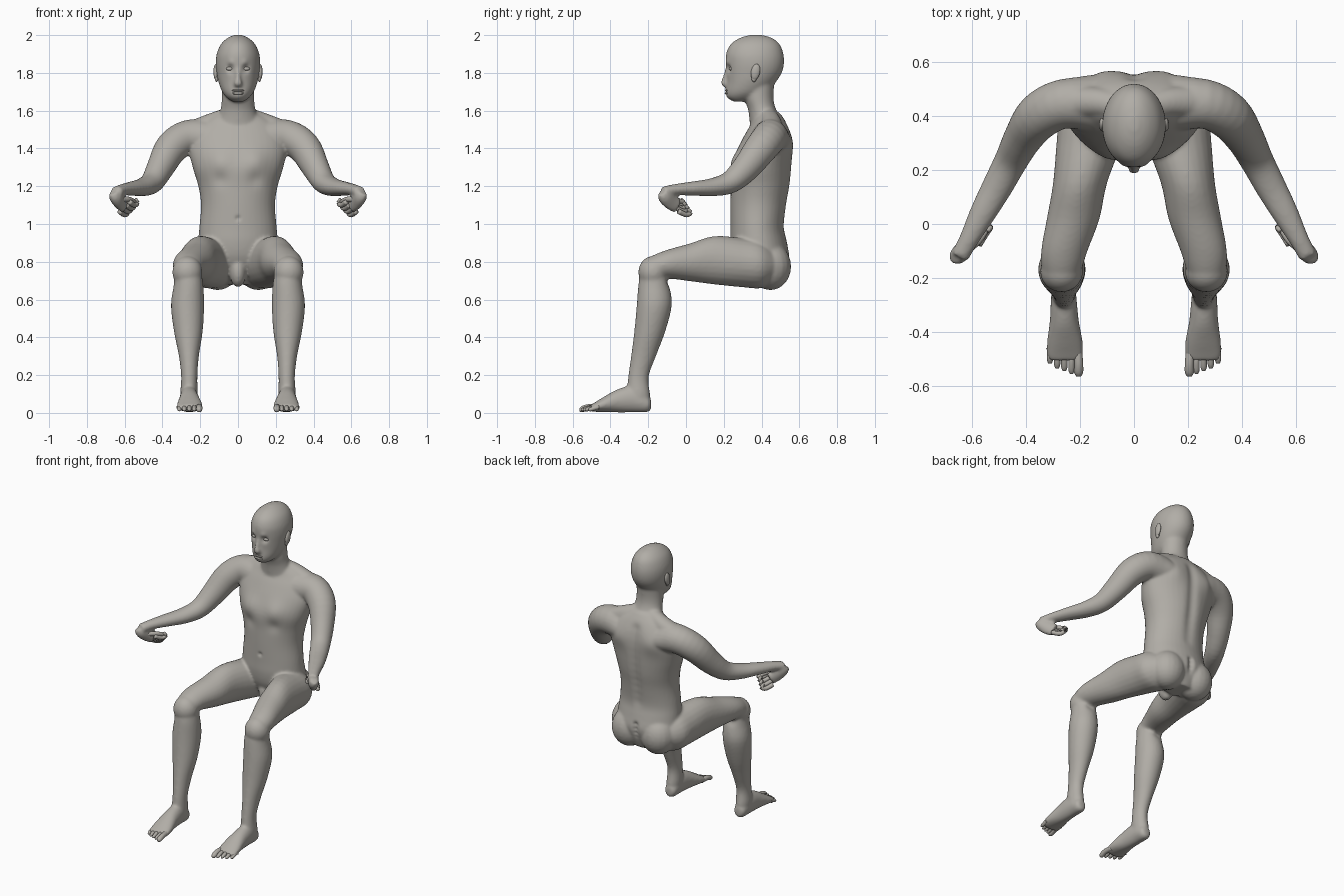
import bpy, bmesh, math
from mathutils import Vector, Matrix

if "Cube" in bpy.data.objects:
    bpy.data.objects.remove(bpy.data.objects["Cube"], do_unlink=True)

X, Y, Z = Vector((1, 0, 0)), Vector((0, 1, 0)), Vector((0, 0, 1))

skin = bpy.data.materials.new("warm grey skin")
skin.use_nodes = True
SKIN_COLOUR = (0.44, 0.42, 0.385, 1)
skin.diffuse_color = SKIN_COLOUR
skin.node_tree.nodes["Principled BSDF"].inputs["Base Color"].default_value = SKIN_COLOUR


def refine(rows, steps=4):
    """Smoothly interpolate between the given sections."""
    rows = [Vector(r) for r in rows]
    padded = [rows[0]] + rows + [rows[-1]]
    result = []
    for a, b, c, d in zip(padded, padded[1:], padded[2:], padded[3:]):
        for i in range(steps):
            t = i / steps
            result.append(b + (c - a) * t / 2 + (a * 2 - b * 5 + c * 4 - d) * t * t / 2
                          + (b * 3 - a - c * 3 + d) * t ** 3 / 2)
    return result + [rows[-1]]


def loft(bm, rows, side=1, axis=None, ref=Z, segments=24):
    """Skin oval sections (x, y, z, half width, half depth) along a path."""
    rows = refine(rows)
    centres = [Vector((r[0] * side, r[1], r[2])) for r in rows]
    rings = []
    for i, row in enumerate(rows):
        ahead, behind = centres[min(i + 1, len(rows) - 1)], centres[max(i - 1, 0)]
        along = (axis or ahead - behind).normalized()
        across = ref.cross(along).normalized()
        up = along.cross(across)
        ring = []
        for k in range(segments):
            angle = math.tau * k / segments
            ring.append(bm.verts.new(centres[i] + across * row[3] * math.cos(angle)
                                     + up * row[4] * math.sin(angle)))
        rings.append(ring)
    faces = [bm.faces.new(rings[0]), bm.faces.new(rings[-1])]
    for low, high in zip(rings, rings[1:]):
        for k in range(segments):
            n = (k + 1) % segments
            faces.append(bm.faces.new((low[k], low[n], high[n], high[k])))
    bmesh.ops.recalc_face_normals(bm, faces=faces)


def blob(bm, centre, size, side=1, tilt=0):
    """Stretched ball."""
    place = Matrix.Translation((centre[0] * side, centre[1], centre[2]))
    place = place @ Matrix.Rotation(tilt, 4, 'X') @ Matrix.Diagonal((*size, 1))
    bmesh.ops.create_uvsphere(bm, u_segments=20, v_segments=14, radius=1, matrix=place)


def finish(bm, name):
    mesh = bpy.data.meshes.new(name)
    bm.to_mesh(mesh)
    bm.free()
    mesh.materials.append(skin)
    mesh.shade_smooth()
    obj = bpy.data.objects.new(name, mesh)
    bpy.context.collection.objects.link(obj)
    return obj


body = bmesh.new()

# Torso
loft(body, [(0, y, z, w, d) for z, y, w, d in (
    (.68, .43, .09, .07), (.75, .41, .18, .12), (.82, .4, .212, .15), (.9, .385, .212, .15),
    (.98, .378, .205, .143), (1.1, .385, .196, .15), (1.2, .395, .21, .158),
    (1.3, .4, .24, .162), (1.4, .42, .26, .145), (1.48, .435, .24, .12),
    (1.54, .44, .19, .09), (1.59, .43, .1, .065))], axis=Z, ref=Y, segments=40)

# Neck and head
loft(body, [(0, .44, 1.5, .13, .1), (0, .405, 1.6, .094, .075), (0, .385, 1.67, .086, .078),
            (0, .385, 1.76, .085, .085)], axis=Z, ref=Y)
loft(body, [(0, y, z, w, d) for z, y, w, d in (
    (1.648, .285, .03, .035), (1.67, .3, .06, .083), (1.7, .322, .084, .112),
    (1.75, .345, .103, .13), (1.8, .36, .113, .147), (1.85, .365, .118, .154),
    (1.9, .364, .113, .152), (1.95, .366, .092, .131), (1.985, .37, .055, .085),
    (2.002, .37, .015, .025))], axis=Z, ref=Y, segments=36)
loft(body, [(0, .222, 1.83, .011, .012), (0, .212, 1.78, .013, .018),
            (0, .206, 1.745, .022, .022), (0, .213, 1.727, .02, .014)], axis=Z, ref=Y)
blob(body, (0, .31, .75), (.045, .06, .085))

for side in (1, -1):
    # Shoulder slope, arm and forearm
    loft(body, [(.04, .43, 1.57, .05, .05), (.13, .45, 1.535, .055, .055),
                (.22, .45, 1.5, .06, .055)], side)
    loft(body, [(.14, .44, 1.45, .1, .1), (.26, .445, 1.46, .092, .092),
                (.35, .4, 1.405, .087, .088), (.41, .32, 1.3, .072, .075),
                (.455, .235, 1.222, .062, .06), (.505, .14, 1.195, .057, .048),
                (.56, .04, 1.188, .049, .038), (.61, -.055, 1.182, .037, .03),
                (.645, -.12, 1.17, .034, .028)], side)
    # Palm folded back beneath the wrist
    loft(body, [(.66, -.125, 1.17, .025, .03), (.645, -.11, 1.145, .034, .042),
                (.62, -.075, 1.115, .027, .045), (.6, -.045, 1.095, .022, .04)], side)
    # Thigh, buttock and knee
    loft(body, [(.12, .47, .78, .1, .08), (.14, .4, .785, .135, .125), (.165, .3, .795, .122, .13),
                (.2, .15, .808, .1, .128), (.225, .02, .797, .098, .1),
                (.258, -.1, .787, .086, .076), (.268, -.18, .765, .07, .066),
                (.27, -.215, .755, .045, .045)], side, axis=-Y)
    blob(body, (.108, .447, .775), (.115, .11, .125), side)
    blob(body, (.268, -.175, .745), (.08, .078, .085), side)
    # Shin and ankle
    loft(body, [(.265, -.17, .76, .068, .07), (.262, -.17, .68, .078, .082),
                (.267, -.168, .57, .088, .093), (.263, -.192, .43, .076, .082),
                (.26, -.225, .3, .053, .066), (.258, -.252, .19, .043, .054),
                (.26, -.252, .1, .046, .062), (.26, -.245, .05, .04, .055)],
         side, axis=Z, ref=Y)
    # Foot
    loft(body, [(.26, -.185, .045, .024, .03), (.26, -.21, .05, .041, .047),
                (.26, -.28, .072, .048, .07), (.258, -.36, .064, .054, .062),
                (.256, -.43, .046, .066, .042), (.256, -.485, .03, .068, .024),
                (.256, -.505, .026, .058, .017)], side, axis=-Y)

skin_body = finish(body, "body")
bpy.context.view_layer.objects.active = skin_body
skin_body.select_set(True)

# Fuse the parts into one skin
fuse = skin_body.modifiers.new("fuse", 'REMESH')
fuse.mode = 'VOXEL'
fuse.voxel_size = 0.008
relax = skin_body.modifiers.new("relax", 'SMOOTH')
relax.factor = 0.5
relax.iterations = 9
for name in ("fuse", "relax"):
    bpy.ops.object.modifier_apply(modifier=name)

# Sculpting strokes: centre, radius, push; mirrored over x
strokes = [((.042, .222, 1.823), .02, Y * .016), ((.04, .215, 1.853), .02, Y * -.006),
           ((.1, .25, 1.34), .065, Y * -.016), ((.09, .25, 1.235), .04, Y * .008),
           ((.13, .56, 1.43), .07, Y * .016), ((0, .235, 1.03), .012, Y * .01),
           ((.07, .3, 1.56), .03, Y * .008), ((.268, -.1, .7), .03, Y * -.012)]
strokes += [((0, .55, 1 + i * .05), .035, Y * -.012) for i in range(11)]
strokes += [((0, .555, .7 + i * .03), .018, Y * -.02) for i in range(6)]
for centre, radius, push in strokes:
    for side in ((1, -1) if centre[0] else (1,)):
        spot = Vector((centre[0] * side, centre[1], centre[2]))
        for vert in skin_body.data.vertices:
            distance = (vert.co - spot).length
            if distance < radius * 2.5:
                vert.co += push * math.exp(-(distance / radius) ** 2)
skin_body.data.shade_smooth()

# Toes: the big toe is innermost
toes = bmesh.new()
for side in (1, -1):
    for i in range(5):
        x, tip, r = .205 + i * .0265, -.565 + i * .01 + (i == 4) * .008, .0165 if i == 0 else .0115
        loft(toes, [(x + .004, -.46, .03, r, r), (x, tip + .05, .03, r, r),
                    (x, tip + .015, .02, r, r), (x, tip, .016, r * .5, r * .5)],
             side, axis=-Y, segments=12)
finish(toes, "toes")

# Curled fingers and thumb
fingers = bmesh.new()
for side in (1, -1):
    for i in range(4):
        base = Vector((.575 + i * .017, -.075 + i * .012, 1.118 - i * .017))
        path = [(0, 0, 0), (-.025, .04, -.018), (-.042, .062, -.008), (-.034, .05, .014)]
        rows = [(*(base + Vector(p)), r, r) for p, r in zip(path, (.014, .0135, .012, .008))]
        loft(fingers, rows, side, segments=12)
    loft(fingers, [(.625, -.1, 1.13, .016, .016), (.575, -.06, 1.13, .014, .014),
                   (.545, -.015, 1.115, .011, .011), (.538, 0, 1.105, .006, .006)],
         side, segments=12)
finish(fingers, "fingers")

# Ears, eyelids and lips
ears, eyes, lips = bmesh.new(), bmesh.new(), bmesh.new()
for side in (1, -1):
    blob(ears, (.117, .368, 1.805), (.013, .024, .043), side, tilt=-.2)
    blob(ears, (.113, .36, 1.772), (.01, .014, .02), side)
    blob(eyes, (.042, .241, 1.822), (.021, .013, .011), side)
for z, thick in ((1.707, .007), (1.692, .008)):
    blob(lips, (0, .219, z), (.032, .014, thick))
finish(ears, "ears")
finish(eyes, "eyelids")
finish(lips, "lips")
